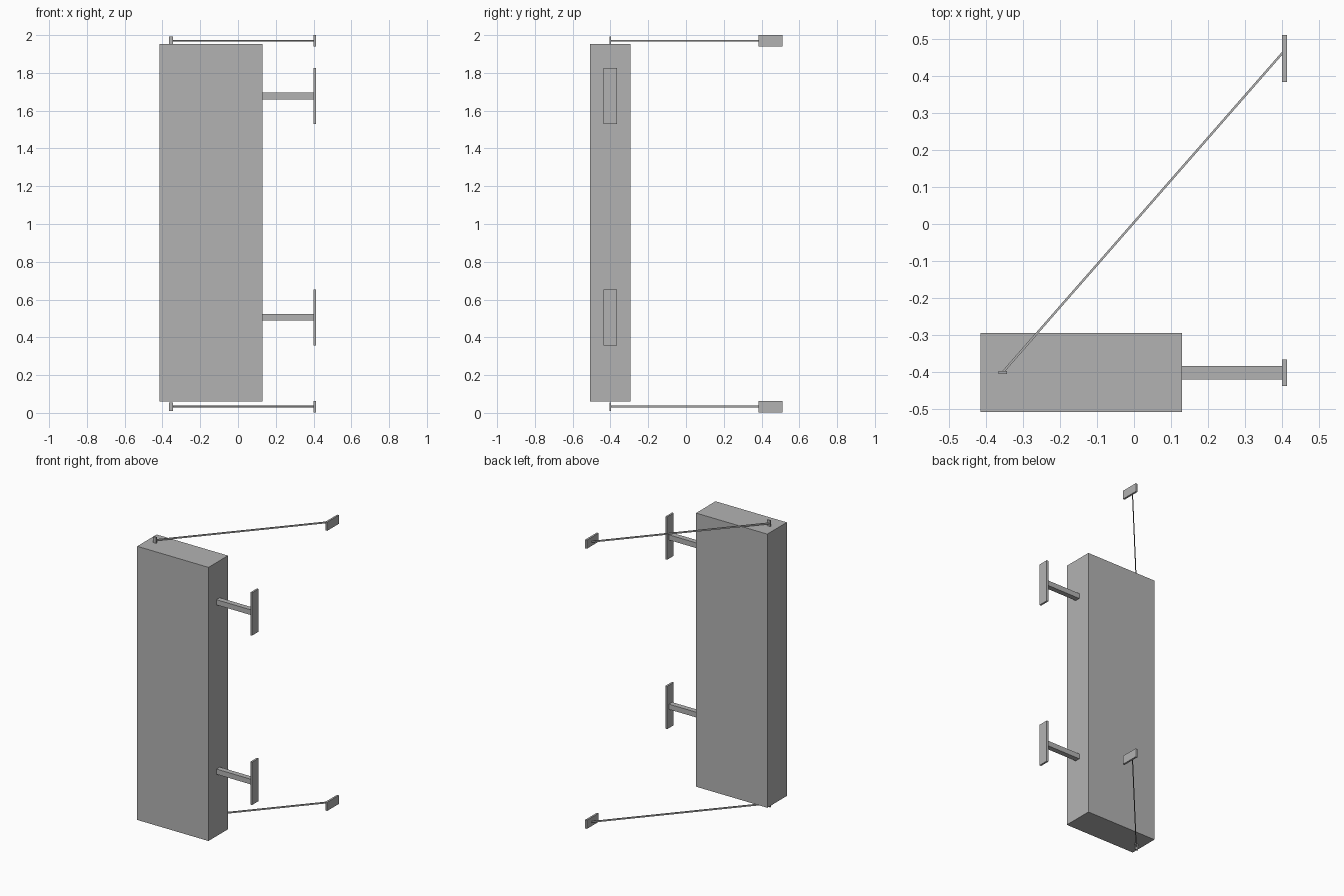
import bpy
import math

cube = bpy.data.objects.get("Cube")
if cube:
    bpy.data.objects.remove(cube, do_unlink=True)

grey = bpy.data.materials.new("plain_grey")
grey.use_nodes = True
COLOUR = (0.45, 0.45, 0.45, 1)
grey.diffuse_color = COLOUR
grey.node_tree.nodes["Principled BSDF"].inputs["Base Color"].default_value = COLOUR


def box(name, centre, size, turn=0.0):
    """Box of the given size, turned about the vertical axis."""
    bpy.ops.mesh.primitive_cube_add(size=1, location=centre, rotation=(0, 0, turn))
    obj = bpy.context.object
    obj.name = name
    obj.scale = size
    bpy.ops.object.transform_apply(location=False, rotation=False, scale=True)
    obj.data.materials.append(grey)
    return obj


ARM_Y = -0.402
PLATE_X = 0.407

# Tall main panel
box("panel_body", (-0.143, -0.401, 1.006), (0.545, 0.213, 1.892))

# Side arms with upright wall plates
for level, z in (("upper", 1.677), ("lower", 0.506)):
    box(level + "_arm", (0.265, ARM_Y, z), (0.272, 0.036, 0.036))
    box(level + "_arm_plate", (PLATE_X, ARM_Y, z), (0.013, 0.072, 0.296))

# Diagonal stay rods with an end tab and a wall plate
start, end = (-0.355, -0.401), (0.401, 0.462)
dx, dy = end[0] - start[0], end[1] - start[1]
middle = ((start[0] + end[0]) / 2, (start[1] + end[1]) / 2)
for level, z in (("top", 1.97), ("bottom", 0.033)):
    box(level + "_stay_rod", (*middle, z), (math.hypot(dx, dy), 0.006, 0.01), math.atan2(dy, dx))
    box(level + "_stay_tab", (*start, z), (0.023, 0.008, 0.046))
    box(level + "_stay_plate", (PLATE_X, 0.447, z), (0.013, 0.127, 0.06))
